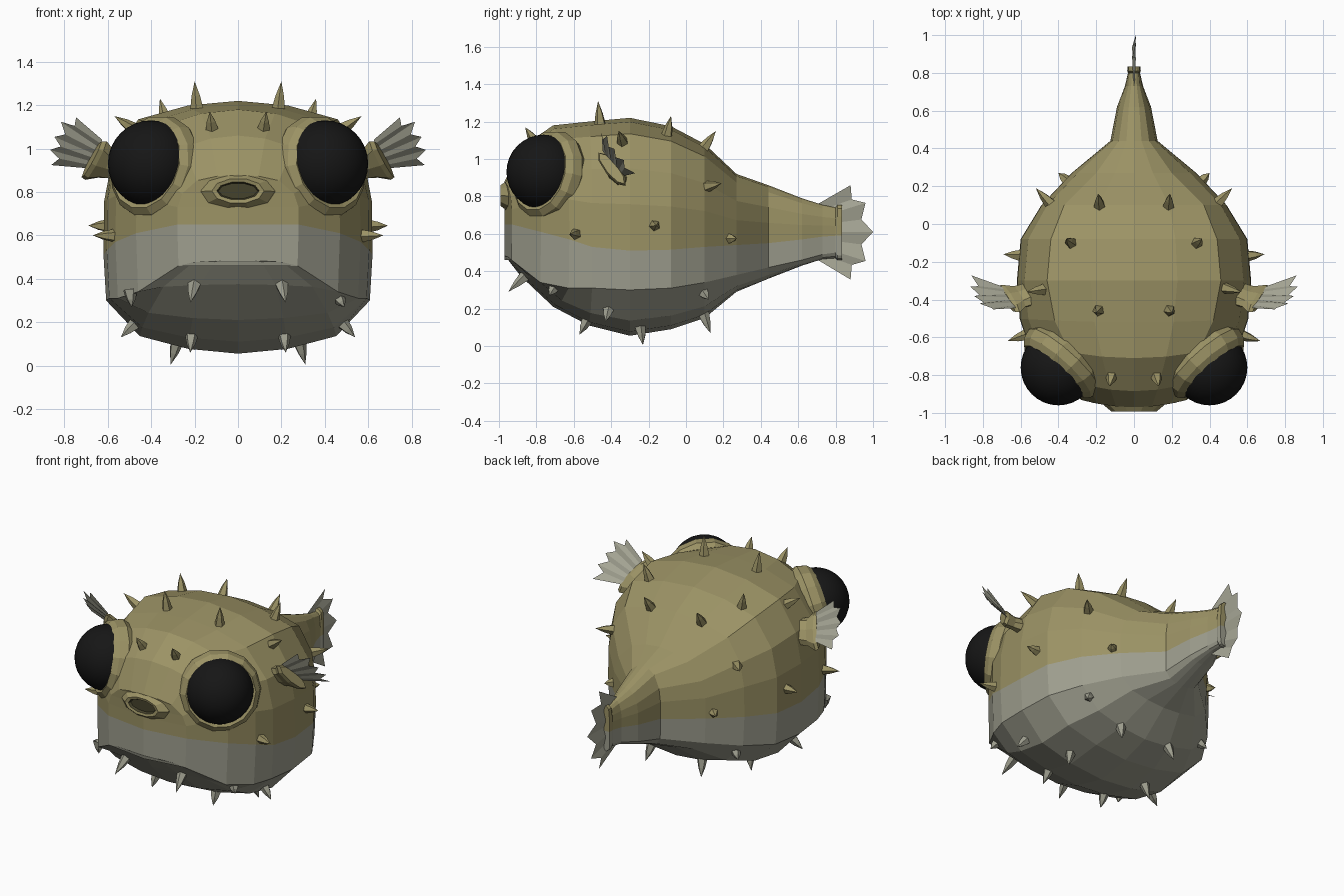
import bpy, bmesh, math
from mathutils import Vector
from mathutils.bvhtree import BVHTree

if "Cube" in bpy.data.objects:
    bpy.data.objects.remove(bpy.data.objects["Cube"])


def material(name, rgb):
    m = bpy.data.materials.new(name)
    m.diffuse_color = (*rgb, 1)
    m.use_nodes = True
    m.node_tree.nodes["Principled BSDF"].inputs["Base Color"].default_value = m.diffuse_color
    return m


TAN = material("tan_skin", (0.33, 0.29, 0.13))
PALE = material("pale_belly", (0.34, 0.34, 0.27))
FIN = material("fin_grey", (0.38, 0.38, 0.30))
BLACK = material("eye_black", (0.008, 0.008, 0.008))
DARK = material("mouth_dark", (0.06, 0.055, 0.025))


def make(name, verts, faces, mats, index=None):
    mesh = bpy.data.meshes.new(name)
    mesh.from_pydata([tuple(v) for v in verts], [], faces)
    for m in mats:
        mesh.materials.append(m)
    for p, i in zip(mesh.polygons, index or [0] * len(faces)):
        p.material_index = i
    bm = bmesh.new()
    bm.from_mesh(mesh)
    bmesh.ops.recalc_face_normals(bm, faces=bm.faces)
    bm.to_mesh(mesh)
    bm.free()
    ob = bpy.data.objects.new(name, mesh)
    bpy.context.collection.objects.link(ob)
    return ob


def bridge(rings, n):
    return [(r * n + i, r * n + (i + 1) % n, (r + 1) * n + (i + 1) % n, (r + 1) * n + i)
            for r in range(rings - 1) for i in range(n)]


def ellipse(c, u, v, n):
    return [c + u * math.cos(2 * math.pi * i / n) + v * math.sin(2 * math.pi * i / n)
            for i in range(n)]


# Body stations: y, top, colour line, lower crease, bottom, ridge half width, half width, backward bend
stations = [
    (-0.97, 0.88, 0.65, 0.46, 0.485, 0.19, 0.28, 0.5),
    (-0.885, 1.06, 0.61, 0.34, 0.375, 0.25, 0.47, 0.5),
    (-0.71, 1.18, 0.57, 0.31, 0.21, 0.34, 0.565, 0.27),
    (-0.52, 1.20, 0.53, 0.31, 0.11, 0.42, 0.605, 0.05),
    (-0.30, 1.22, 0.51, 0.30, 0.055, 0.46, 0.62, 0),
    (-0.08, 1.175, 0.515, 0.31, 0.09, 0.44, 0.60, 0),
    (0.10, 1.08, 0.53, 0.34, 0.15, 0.37, 0.49, 0),
    (0.27, 0.92, 0.54, 0.38, 0.29, 0.20, 0.33, 0),
    (0.44, 0.86, 0.55, 0.42, 0.36, 0.08, 0.125, 0),
    (0.62, 0.79, 0.57, 0.46, 0.43, 0.055, 0.09, 0),
    (0.73, 0.755, 0.585, 0.49, 0.465, 0.03, 0.048, 0),
    (0.80, 0.74, 0.59, 0.50, 0.47, 0.025, 0.032, 0),
    (0.81, 0.755, 0.59, 0.485, 0.46, 0.03, 0.036, 0),
    (0.835, 0.755, 0.59, 0.485, 0.46, 0.028, 0.034, 0),
]
verts = []
for y, zt, belt, low, zb, wt, w, bend in stations:
    h, d = zt - belt, low - zb
    half = [(0, zt), (wt * .5, zt - .03 * h), (wt, zt - .12 * h),
            (wt + (w - wt) * .75, zt - .38 * h), (w * .995, belt + .35 * h), (w, belt),
            (w * .98, low), (w * .73, zb + .33 * d), (w * .37, zb + .09 * d), (0, zb)]
    verts += [(x, y + bend * x * x, z) for x, z in half]
    verts += [(-x, y + bend * x * x, z) for x, z in half[8:0:-1]]
faces = bridge(len(stations), 18)
index = [1 if 5 <= i % 18 < 13 else 0 for i in range(len(faces))]


def cap(base):
    # Close an end in rows across, through a centre column so the bend stays round
    half = [[base + j for j in range(10)], [base + (18 - j) % 18 for j in range(10)]]
    ends = [base, base + 9]
    mid = [ends[0]]
    y0 = verts[base][1]
    for j in range(1, 9):
        mid.append(len(verts))
        verts.append((0, y0, verts[base + j][2]))
    mid.append(ends[1])
    for side in half:
        for j in range(9):
            f = (mid[j], mid[j + 1], side[j + 1], side[j])
            faces.append(tuple(dict.fromkeys(f)))
            index.append(1 if j >= 5 else 0)


cap(0)
cap((len(stations) - 1) * 18)
body = make("body", verts, faces, [TAN, PALE], index)
bm = bmesh.new()
bm.from_mesh(body.data)
tree = BVHTree.FromBMesh(bm)
bm.free()

# Mouth with raised lip and dark inside
X, Z = Vector((1, 0, 0)), Vector((0, 0, 1))
verts = []
for y, z, rx, rz in [(-0.91, 0.80, 0.21, 0.12), (-0.955, 0.803, 0.165, 0.085),
                     (-0.992, 0.805, 0.12, 0.058), (-0.988, 0.805, 0.098, 0.042),
                     (-0.973, 0.805, 0.09, 0.036)]:
    verts += ellipse(Vector((0, y, z)), X * rx, Z * rz, 10)
faces = bridge(5, 10) + [tuple(range(40, 50))]
make("mouth", verts, faces, [TAN, DARK], [0] * 30 + [1] * 11)

# Eyes with faceted sockets
for s, side in ((1, "right"), (-1, "left")):
    c = Vector((s * 0.40, -0.76, 0.93))
    bpy.ops.mesh.primitive_uv_sphere_add(segments=32, ring_count=16, radius=0.2, location=c)
    eye = bpy.context.object
    eye.name = side + "_eye"
    eye.data.materials.append(BLACK)
    bpy.ops.object.shade_smooth()
    axis = Vector((s * 0.64, -0.72, 0.22)).normalized()
    u = axis.cross(Z).normalized()
    v = u.cross(axis)
    c = Vector((s * 0.40, -0.755, 0.918))
    verts = []
    for r, h in [(0.17, 0.03), (0.208, 0.04), (0.236, 0.01), (0.248, -0.045), (0.205, -0.13)]:
        verts += ellipse(c + axis * h, u * r, v * r, 14)
    make(side + "_eye_socket", verts, bridge(5, 14), [TAN])


def fan(name, tips, base, pleat):
    # Pleated fin: ridges run to the tips, valleys sit between them
    tips, (a, b) = [Vector(t) for t in tips], [Vector(p) for p in base]
    outer = []
    for i, t in enumerate(tips):
        outer.append(t + pleat)
        if i < len(tips) - 1:
            mid = (t + tips[i + 1]) / 2
            outer.append(mid + ((a + b) / 2 - mid) * 0.14 - pleat)
    n = len(outer)
    inner = [a.lerp(b, i / (n - 1)) for i in range(n)]
    make(name, outer + inner, [(i, i + 1, n + i + 1, n + i) for i in range(n - 1)], [FIN])


# Tail fin
fan("tail_fin", [(0, .88, .86), (0, .96, .765), (0, 1.0, .61), (0, .96, .455), (0, .88, .355)],
    [(0, .68, .745), (0, .68, .475)], Vector((0.01, 0, 0)))

# Side fins on flared stalks
for s, side in ((1, "right"), (-1, "left")):
    m = Vector((s, 1, 1))
    tips = [(.74, -.46, 1.14), (.81, -.43, 1.12), (.84, -.39, 1.05), (.86, -.34, .99), (.855, -.28, .92)]
    fan(side + "_side_fin", [Vector(t) * m for t in tips],
        [(s * .625, -.445, 1.04), (s * .70, -.33, .91)], Vector((s * .006, .008, .004)))
    long = Vector((.09, .13, -.16)).normalized()
    out = Vector((.115, -.025, .03)).normalized()
    thin = long.cross(out).normalized()
    verts = []
    for p, a, b in [((.54, -.37, .92), .08, .05), ((.61, -.385, .93), .09, .035),
                    ((.655, -.395, .945), .125, .038), ((.675, -.398, .95), .115, .03)]:
        verts += [q * m for q in ellipse(Vector(p), long * a, thin * b, 8)]
    make(side + "_fin_stalk", verts, bridge(4, 8) + [tuple(range(24, 32))], [TAN])

# Spikes: tips are given, bases snap to the nearest skin
spike_tips = [
    (.20, -.47, 1.31), (.36, -.08, 1.23), (.13, -.86, 1.17), (.19, .16, 1.15),
    (.57, -.36, 1.15), (.52, .19, .87), (.40, .27, .575), (.69, -.16, .645),
    (.67, -.62, .60), (.22, -.95, .29), (.49, -.73, .27), (.22, -.57, .06),
    (.54, -.43, .13), (.31, -.23, .005), (.20, .13, .07), (.46, .12, .25)]
verts, faces, index = [], [], []
for t in spike_tips:
    for s in (1, -1):
        tip = Vector((t[0] * s, t[1], t[2]))
        foot = tree.find_nearest(tip)[0]
        d = (tip - foot).normalized()
        u = d.orthogonal().normalized()
        v = d.cross(u)
        k = len(verts)
        verts += ellipse(foot - d * .02, u * .035, v * .035, 5)
        verts += ellipse(foot.lerp(tip, .45), u * .021, v * .021, 5) + [tip]
        faces += [tuple(k + i for i in f) for f in bridge(2, 5)]
        faces += [(k + 5 + i, k + 5 + (i + 1) % 5, k + 10) for i in range(5)]
        index += [1 if t[2] < .4 else 0] * 10
make("spikes", verts, faces, [TAN, PALE], index)
